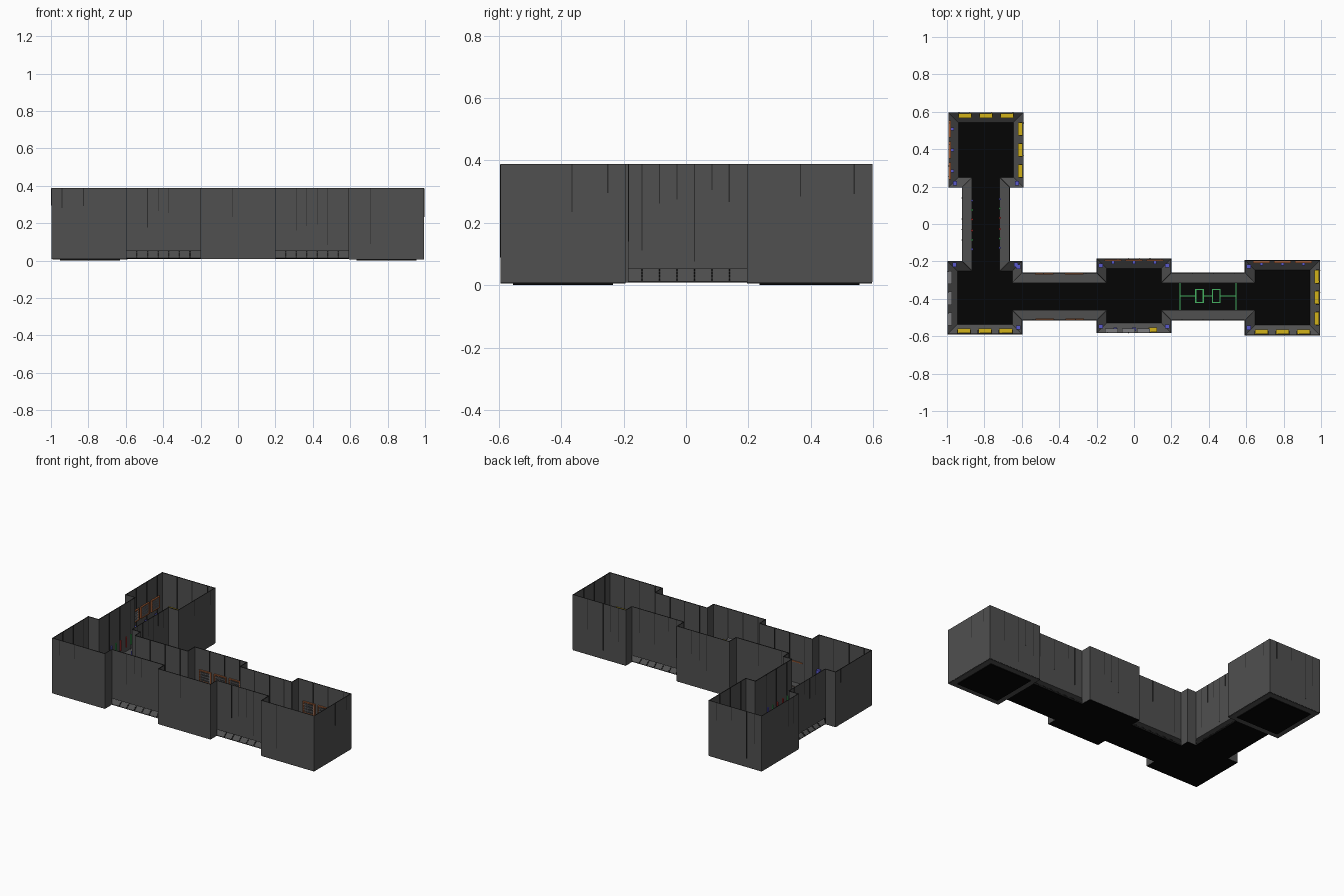
import bpy, bmesh, random
from mathutils import Vector, Matrix

if "Cube" in bpy.data.objects:
    bpy.data.objects.remove(bpy.data.objects["Cube"])

random.seed(4)
H = 0.387

def material(name, r, g, b):
    m = bpy.data.materials.new(name)
    m.diffuse_color = (r, g, b, 1)
    m.use_nodes = True
    m.node_tree.nodes["Principled BSDF"].inputs["Base Color"].default_value = m.diffuse_color
    return m

WALL = material("wall_grey", 0.08, 0.08, 0.08)
SEAM = material("seam_dark", 0.025, 0.025, 0.025)
BLACK = material("floor_black", 0.0015, 0.0015, 0.0015)
YELLOW = material("yellow", 0.65, 0.45, 0.01)
BLUE = material("blue", 0.1, 0.1, 0.6)
ORANGE = material("orange", 0.4, 0.12, 0.04)
GREEN = material("green", 0.06, 0.45, 0.12)
RED = material("red", 0.5, 0.03, 0.03)
STEEL = material("steel", 0.2, 0.2, 0.21)

def finish(name, bm, mat):
    me = bpy.data.meshes.new(name)
    bm.to_mesh(me)
    bm.free()
    me.materials.append(mat)
    ob = bpy.data.objects.new(name, me)
    bpy.context.collection.objects.link(ob)
    return ob

# Plan outline, anticlockwise: four rooms joined by three corridors
PLAN = [Vector(p) for p in [
    (-.998, -.59), (-.597, -.59), (-.597, -.515), (-.2, -.515), (-.2, -.583), (.2, -.583),
    (.2, -.515), (.592, -.515), (.592, -.595), (.995, -.595), (.995, -.193), (.592, -.193),
    (.592, -.26), (.2, -.26), (.2, -.184), (-.2, -.184), (-.2, -.26), (-.597, -.26),
    (-.597, -.197), (-.663, -.197), (-.663, .195), (-.59, .195), (-.59, .597), (-.993, .597),
    (-.993, .195), (-.92, .195), (-.92, -.197), (-.998, -.197)]]
N = len(PLAN)
CORRIDOR = {2, 6, 12, 16, 19, 25}

def frame(i):
    """start, direction, inward normal and length of wall i"""
    a, b = PLAN[i], PLAN[(i + 1) % N]
    d = (b - a).normalized()
    return a, d, Vector((-d.y, d.x)), (b - a).length

def ring(off):
    return [PLAN[i] + (frame(i - 1)[2] + frame(i)[2]) * off for i in range(N)]

# Wall sheets with mitred feet: sloping into the rooms, undercut along the corridors
ROOM = [((0, .01), (0, H)), ((.052, .012), (0, .052))]
HALL = [((0, .052), (0, H)), ((0, .012), (.048, .052)),
        ((.052, .052), (0, .052)), ((.052, .012), (.052, .052))]
rings = {o: ring(o) for o in (0, .048, .052)}
bm = bmesh.new()
for i in range(N):
    j = (i + 1) % N
    for (o1, z1), (o2, z2) in (HALL if i in CORRIDOR else ROOM):
        bm.faces.new([bm.verts.new((*rings[o][k], z))
                      for o, z, k in ((o1, z1, i), (o1, z1, j), (o2, z2, j), (o2, z2, i))])
shell = finish("wall_shell", bm, WALL)
sol = shell.modifiers.new("thickness", 'SOLIDIFY')
sol.thickness = 0.003

# Floor slab filling the whole outline
bm = bmesh.new()
f = bm.faces.new([bm.verts.new((*p, .008)) for p in ring(.001)])
top = bmesh.ops.extrude_face_region(bm, geom=[f])
bmesh.ops.translate(bm, verts=[v for v in top["geom"] if isinstance(v, bmesh.types.BMVert)],
                    vec=(0, 0, .005))
bmesh.ops.recalc_face_normals(bm, faces=bm.faces)
finish("floor", bm, BLACK)

def add_box(bm, c, size, d=Vector((1, 0))):
    m = Matrix(((d.x, -d.y, 0, c[0]), (d.y, d.x, 0, c[1]), (0, 0, 1, c[2]), (0, 0, 0, 1)))
    bmesh.ops.create_cube(bm, size=1, matrix=m @ Matrix.Diagonal((*size, 1)))

def on_wall(bm, i, s, off, z, size):
    """box on wall i: s along, off inward, size = along, depth, height"""
    a, d, n, _ = frame(i)
    p = a + d * s + n * off
    add_box(bm, (p.x, p.y, z), size, d)

# Plates and grey rims under the two end rooms
plates, rims = bmesh.new(), bmesh.new()
for x, y in ((.7935, -.394), (-.7915, .396)):
    add_box(plates, (x, y, .004), (.32, .32, .008))
    for e in (-1, 1):
        add_box(rims, (x + e * .18, y, .0068), (.04, .4, .002))
        add_box(rims, (x, y + e * .18, .0068), (.32, .04, .002))
finish("room_floor_plates", plates, BLACK)
finish("room_floor_rims", rims, WALL)

# Ribs inside the walls, seams outside, small ribs over the corridor feet
ribs, seams, feet = bmesh.new(), bmesh.new(), bmesh.new()
for i in range(N):
    L = frame(i)[3]
    k = max(1, round(L / .056))
    for j in range(1, k):
        s = L * j / k
        if j % 2:
            on_wall(ribs, i, s, .004, .22, (.005, .004, .33))
        if random.random() < (.7 if i in CORRIDOR else .35):
            h = random.uniform(.08, .32)
            on_wall(seams, i, s, -.0002, H - h / 2, (.004, .002, h))
        if i in CORRIDOR:
            for t in range(4):
                on_wall(feet, i, s, .006 + .012 * t, .018 + .01 * t, (.003, .012, .008))
    on_wall(ribs, i, L / 2, .002, H - .001, (L, .004, .004))
finish("inner_ribs", ribs, SEAM)
finish("outer_seams", seams, SEAM)
finish("foot_ribs", feet, SEAM)

# Yellow consoles, three to a wall
bm, base = bmesh.new(), bmesh.new()
for i in (0, 8, 9, 21, 22):
    L = frame(i)[3]
    for k in (-1, 0, 1):
        on_wall(bm, i, L / 2 + k * .112, .018, .16, (.07, .024, .016))
        on_wall(base, i, L / 2 + k * .112, .014, .125, (.076, .018, .054))
on_wall(bm, 4, .3, .018, .16, (.045, .024, .016))
finish("yellow_consoles", bm, YELLOW)
finish("console_bases", base, SEAM)

# Orange-framed grilles with blue lamps below them
frames, bars, lamps = bmesh.new(), bmesh.new(), bmesh.new()
for i in (10, 14, 23):
    L = frame(i)[3]
    for k in (-1, 0, 1):
        s, z = L / 2 + k * .112, .205
        for e in (-1, 1):
            on_wall(frames, i, s + e * .042, .01, z, (.006, .01, .08))
            on_wall(frames, i, s, .01, z + e * .037, (.09, .01, .006))
        for q in range(-3, 4):
            on_wall(bars, i, s + q * .011, .009, z, (.004, .006, .07))
        for q in (-1, 0, 1):
            on_wall(bars, i, s, .009, z + q * .018, (.08, .006, .004))
        on_wall(lamps, i, s, .02, .13, (.016, .02, .02))
finish("grille_frames", frames, ORANGE)
finish("grille_bars", bars, STEEL)

# Blue lamps on the door jambs
for i in (1, 3, 5, 7, 11, 13, 15, 17, 18, 20, 24, 26):
    on_wall(lamps, i, frame(i)[3] / 2, .022, .15, (.022, .024, .03))
for s in (.1, .2):
    on_wall(lamps, 4, s, .02, .15, (.02, .02, .02))
finish("blue_lamps", lamps, BLUE)

# Steel cabinets
bm = bmesh.new()
for i, spots in ((27, (.09, .2, .31)), (4, (.08, .17, .25))):
    for s in spots:
        on_wall(bm, i, s, .014, .14, (.07, .02, .09))
finish("steel_cabinets", bm, STEEL)

# Coloured tubes along the side corridor
for name, mat, spots in (("green_tubes", GREEN, (.12, .28)), ("red_tubes", RED, (.17, .23)),
                         ("blue_tubes", BLUE, (.07, .33))):
    bm = bmesh.new()
    for i in (19, 25):
        a, d, n, L = frame(i)
        for s in spots:
            p = a + d * s + n * .054
            bmesh.ops.create_cone(bm, cap_ends=True, segments=8, radius1=.006, radius2=.006,
                                  depth=.07, matrix=Matrix.Translation((p.x, p.y, .16)))
    finish(name, bm, mat)

# Orange pipes along the long corridor
bm = bmesh.new()
for i in (2, 16):
    for s in (.12, .28):
        on_wall(bm, i, s, .006, .2, (.1, .006, .006))
        on_wall(bm, i, s, .052, .05, (.1, .004, .004))
finish("orange_pipes", bm, ORANGE)

# Green line markings on the corridor floor
bm = bmesh.new()
z, y0, t = .0145, -.385, .006
for x in (.245, .545):
    add_box(bm, (x, y0, z), (t, .155, .003))
for x0, x1 in ((.245, .33), (.37, .42), (.46, .545)):
    add_box(bm, ((x0 + x1) / 2, y0, z), (x1 - x0, t, .003))
for x in (.35, .44):
    for e in (-1, 1):
        add_box(bm, (x + e * .02, y0, z), (t, .07, .003))
        add_box(bm, (x, y0 + e * .035, z), (.046, t, .003))
finish("floor_markings", bm, GREEN)
